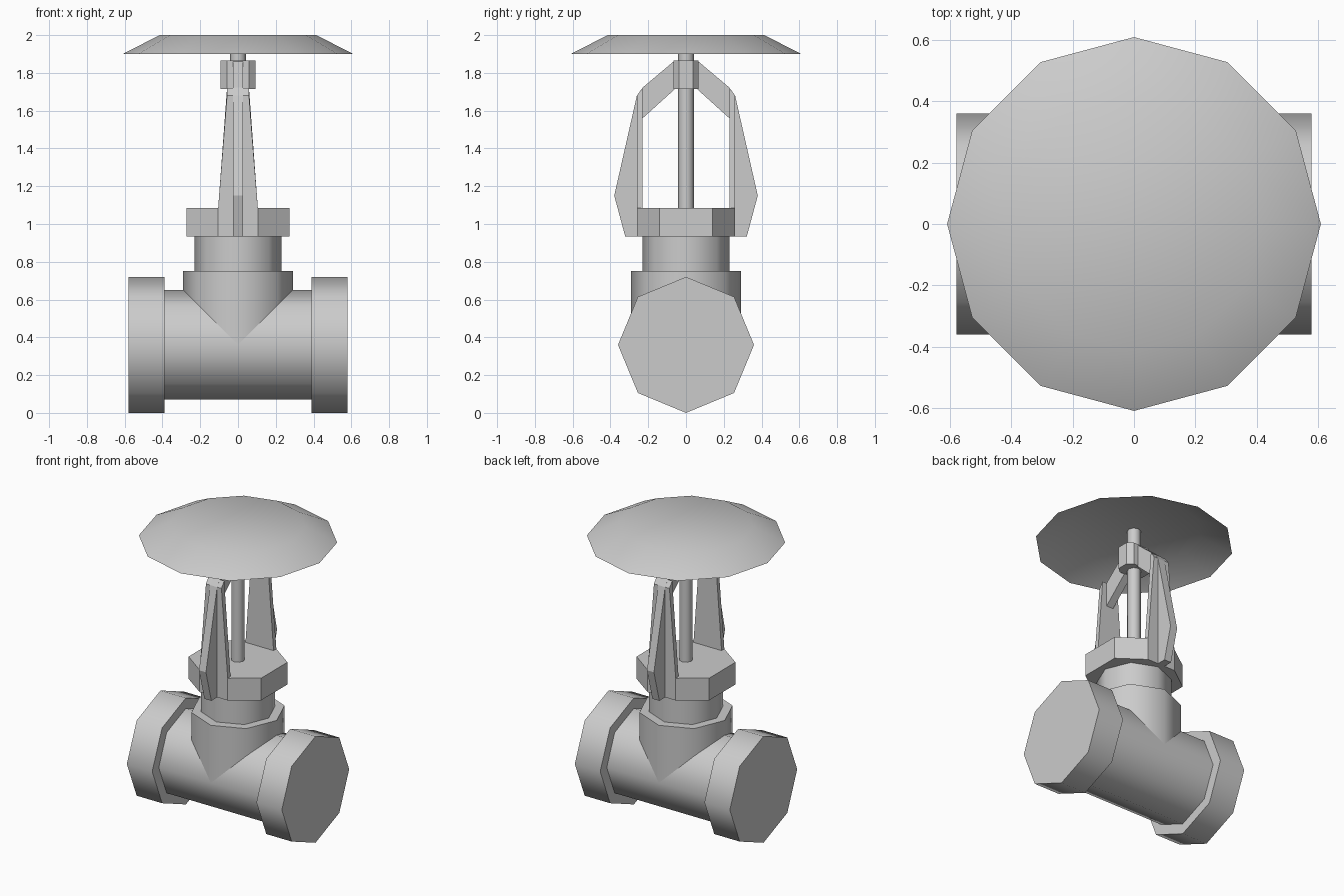
import bpy, bmesh, math

if "Cube" in bpy.data.objects:
    bpy.data.objects.remove(bpy.data.objects["Cube"])


def finish(name, bm, smooth=0):
    bmesh.ops.recalc_face_normals(bm, faces=bm.faces[:])
    me = bpy.data.meshes.new(name)
    bm.to_mesh(me)
    bm.free()
    ob = bpy.data.objects.new(name, me)
    bpy.context.collection.objects.link(ob)
    if smooth:
        bpy.ops.object.select_all(action='DESELECT')
        ob.select_set(True)
        bpy.context.view_layer.objects.active = ob
        bpy.ops.object.shade_smooth_by_angle(angle=math.radians(smooth))
    return ob


def prism(name, pts, lo, hi, place, smooth=0):
    """Extrude a 2D outline from lo to hi; place(u, v, w) gives xyz."""
    bm = bmesh.new()
    a = [bm.verts.new(place(u, v, lo)) for u, v in pts]
    b = [bm.verts.new(place(u, v, hi)) for u, v in pts]
    bm.faces.new(a)
    bm.faces.new(b)
    n = len(pts)
    for i in range(n):
        j = (i + 1) % n
        bm.faces.new((a[i], a[j], b[j], b[i]))
    return finish(name, bm, smooth)


def ring(r, n=8):
    return [(r * math.cos(math.tau * i / n), r * math.sin(math.tau * i / n)) for i in range(n)]


def chamfered(x, cx, y, cy):
    # eight-sided outline with flats on all four sides
    return [(x, -cy), (x, cy), (cx, y), (-cx, y), (-x, cy), (-x, -cy), (-cx, -y), (cx, -y)]


def upright(u, v, w):
    return (u, v, w)


def along_x(u, v, w):
    return (w, u, v + 0.36)


# Horizontal pipe and end collars
prism("pipe_body", ring(0.29), -0.45, 0.45, along_x, 60)
prism("left_collar", ring(0.36), -0.58, -0.39, along_x, 60)
prism("right_collar", ring(0.36), 0.39, 0.58, along_x, 60)

# Vertical branch, neck, bonnet nut, stem and yoke hub
prism("branch", ring(0.29), 0.36, 0.75, upright, 60)
prism("neck", ring(0.23), 0.74, 0.95, upright, 60)
prism("bonnet", chamfered(0.272, 0.105, 0.26, 0.14), 0.935, 1.085, upright)
prism("stem", ring(0.042), 1.05, 1.995, upright, 60)
prism("yoke_hub", chamfered(0.092, 0.058, 0.067, 0.037), 1.715, 1.865, upright)

# Yoke: tapered inner plate plus an outer rib that bends into the hub
rib = [(0.235, 0.935), (0.322, 0.935), (0.38, 1.15), (0.26, 1.68), (0.23, 1.722),
       (0.06, 1.865), (0.06, 1.713), (0.235, 1.555)]
for side, s in (("front", -1), ("back", 1)):
    prism(side + "_yoke_rib", rib, -0.026, 0.026, lambda u, v, w: (w, s * u, v))
    bm = bmesh.new()
    loops = []
    for y, top in ((0.23, 1.72), (0.26, 1.68)):
        loops.append([bm.verts.new((x, s * y, z)) for x, z in
                      ((-0.105, 0.935), (0.105, 0.935), (0.105, 1.085),
                       (0.058, top), (-0.058, top), (-0.105, 1.085))])
    a, b = loops
    bm.faces.new(a)
    bm.faces.new(b)
    for i in range(6):
        j = (i + 1) % 6
        bm.faces.new((a[i], a[j], b[j], b[i]))
    finish(side + "_yoke_plate", bm)

# Handwheel: open dish with a flat crown
bm = bmesh.new()
top = [bm.verts.new((x, y, 2.0)) for x, y in ring(0.415, 12)]
rim = [bm.verts.new((x, y, 1.9)) for x, y in ring(0.61, 12)]
bm.faces.new(top)
for i in range(12):
    j = (i + 1) % 12
    bm.faces.new((top[j], top[i], rim[i], rim[j]))
finish("handwheel", bm, 60)
